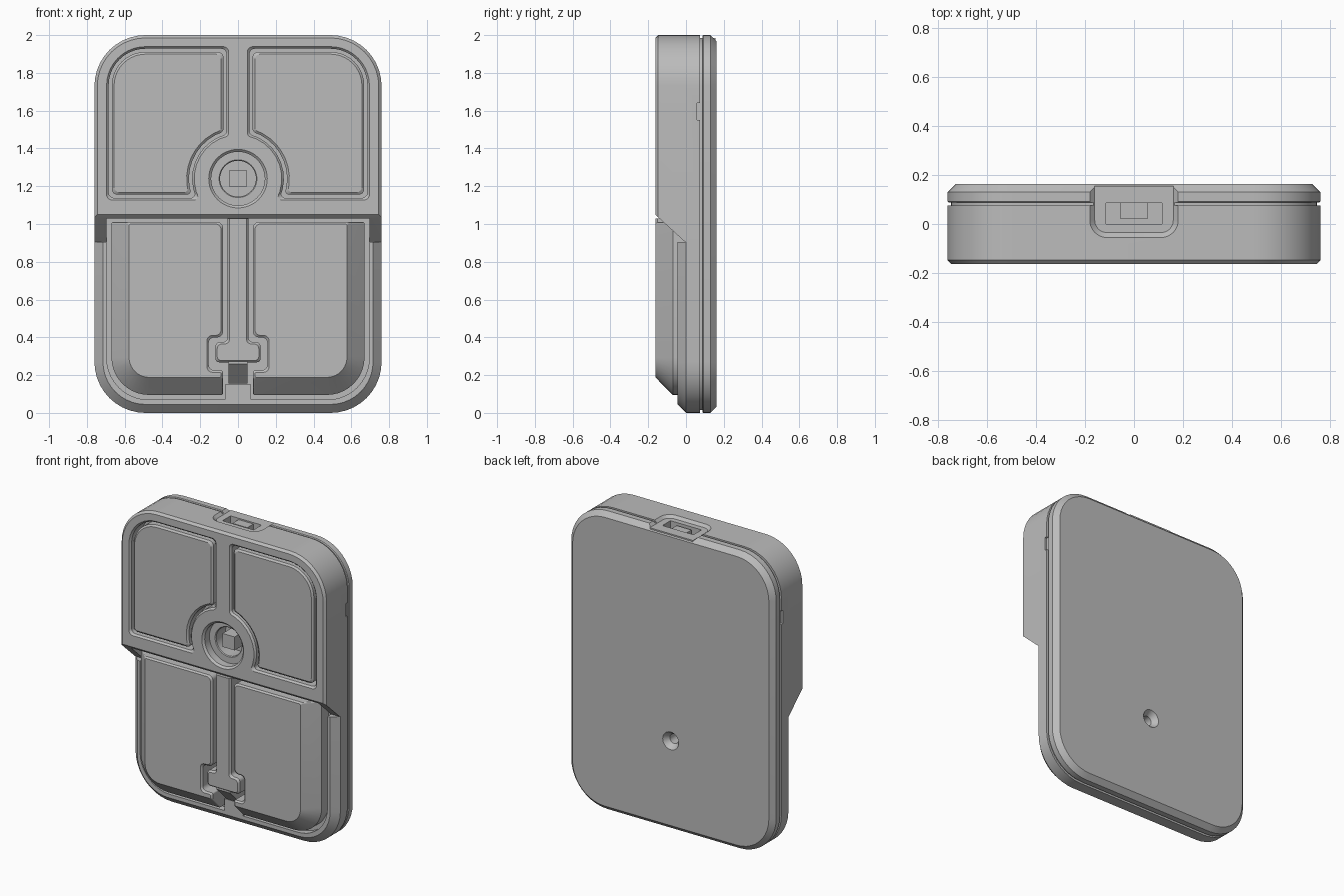
import bpy, bmesh, math
from mathutils import Vector

if "Cube" in bpy.data.objects:
    bpy.data.objects.remove(bpy.data.objects["Cube"])

grey = bpy.data.materials.new("plain grey")
grey.use_nodes = True
grey.diffuse_color = (0.5, 0.5, 0.5, 1)
grey.node_tree.nodes["Principled BSDF"].inputs["Base Color"].default_value = (0.5, 0.5, 0.5, 1)

FRONT, SEAM = -0.162, 0.075
HUB_Z = 1.24


def fillet(corners, steps=10):
    """Outline from (a, b, radius) corners."""
    out = []
    for i, (a, b, r) in enumerate(corners):
        p = Vector((a, b))
        if r <= 0:
            out.append((a, b))
            continue
        u = (Vector(corners[i - 1][:2]) - p).normalized()
        v = (Vector(corners[(i + 1) % len(corners)][:2]) - p).normalized()
        half = u.angle(v) / 2
        c = p + (u + v).normalized() * r / math.sin(half)
        s, e = p + u * r / math.tan(half) - c, p + v * r / math.tan(half) - c
        a0 = math.atan2(s.y, s.x)
        turn = (math.atan2(e.y, e.x) - a0 + math.pi) % (2 * math.pi) - math.pi
        for k in range(steps + 1):
            t = a0 + turn * k / steps
            out.append((c.x + r * math.cos(t), c.y + r * math.sin(t)))
    return out


def rect(x0, x1, z0, z1, low=0, high=0):
    return fillet([(x0, z0, low), (x1, z0, low), (x1, z1, high), (x0, z1, high)])


def circle(z, r, n=48):
    return [(r * math.cos(2 * math.pi * k / n), z + r * math.sin(2 * math.pi * k / n)) for k in range(n)]


def loft(name, stages, upright=False, side=1):
    """Solid through equal-length outlines, stacked along y (or z when upright)."""
    bm = bmesh.new()
    rings = [[bm.verts.new((side * a, b, h) if upright else (side * a, h, b)) for a, b in o]
             for h, o in stages]
    for r0, r1 in zip(rings, rings[1:]):
        for i in range(len(r0)):
            bm.faces.new((r0[i - 1], r0[i], r1[i], r1[i - 1]))
    bm.faces.new(rings[0])
    bm.faces.new(rings[-1])
    bmesh.ops.recalc_face_normals(bm, faces=bm.faces)
    mesh = bpy.data.meshes.new(name)
    bm.to_mesh(mesh)
    bm.free()
    mesh.materials.append(grey)
    obj = bpy.data.objects.new(name, mesh)
    bpy.context.scene.collection.objects.link(obj)
    return obj


def cut(targets, cutter):
    """Subtract the cutter from each target and discard it."""
    cutter.hide_render = True
    for t in targets:
        mod = t.modifiers.new("cut", "BOOLEAN")
        mod.operation, mod.solver, mod.object = "DIFFERENCE", "EXACT", cutter
        bpy.context.view_layer.update()
        mesh = bpy.data.meshes.new_from_object(t.evaluated_get(bpy.context.evaluated_depsgraph_get()))
        t.modifiers.clear()
        t.data = mesh
    bpy.data.objects.remove(cutter)


def shell(d):
    return rect(-0.76 + d, 0.76 - d, d, 2 - d, 0.27 - d, 0.27 - d)


def upper_shell(bottom, d=0):
    return rect(-0.76 + d, 0.76 - d, bottom, 2 - d, 0, 0.27 - d)


def lower_shell(d=0):
    return rect(-0.76 + d, 0.76 - d, d, 0.905, 0.27 - d, 0)


def upper_panel(d):
    """Upper quarter outline, hollowed around the hub; d insets it."""
    x0, x1, z0, z1, r = 0.055 + d, 0.69 - d, 1.133 + d, 1.933 - d, 0.238 + d
    a0, a1 = math.asin((z0 - HUB_Z) / r), math.acos(x0 / r)
    arc = [(r * math.cos(a0 + (a1 - a0) * k / 9), HUB_Z + r * math.sin(a0 + (a1 - a0) * k / 9), 0)
           for k in range(10)]
    arc[0], arc[-1] = arc[0][:2] + (0.02,), arc[-1][:2] + (0.025,)
    return fillet(arc[::-1] + [(x1, z0, 0.03), (x1, z1, 0.2 - d), (x0, z1, 0.03)])


def lower_panel(o, d=0):
    """Lower quarter outline; o slopes the outer sides, d insets all."""
    x, top, low = 0.08 + d, 1.01 - d, 0.095 + o
    return fillet([(x, low, 0.01), (0.67 - o, low, 0.2 - o), (0.67 - o, top, 0.01), (x, top, 0.03),
                   (x, 0.4 + d, 0.03), (0.155 + d, 0.4 + d, 0.03),
                   (0.155 + d, 0.225 - d, 0.03), (x, 0.225 - d, 0.01)])


# Main case pieces
back_plate = loft("back_plate", [(0.087, shell(0.005)), (0.092, shell(0)), (0.13, shell(0)), (0.162, shell(0.032))])
seam_core = loft("seam_core", [(0.06, shell(0.014)), (0.1, shell(0.014))])
upper_frame = loft("upper_frame", [(SEAM, upper_shell(0.905)), (-0.005, upper_shell(0.905)),
                                   (-0.147, upper_shell(1.035)), (FRONT, upper_shell(1.05, 0.015))])
lower_tray = loft("lower_tray", [(SEAM, lower_shell()), (0, lower_shell()), (-0.045, lower_shell(0.045))])

# Openings for the lower and upper panels
cut([upper_frame], loft("cutter", [(0, rect(-0.695, 0.695, 0.8, 1.03)), (-0.15, rect(-0.695, 0.695, 0.8, 1.03)),
                                   (-0.2, rect(-0.695, 0.695, 0.8, 1.03))]))
cut([lower_tray], loft("cutter", [(0, rect(-0.695, 0.695, 0.07, 1, 0.22)), (-0.2, rect(-0.695, 0.695, 0.07, 1, 0.22))]))
for side in (1, -1):
    cut([upper_frame], loft("cutter", [(-0.06, upper_panel(0.005)), (-0.15, upper_panel(0.005)),
                                       (FRONT, upper_panel(-0.006)), (-0.2, upper_panel(-0.006))], side=side))

# Hub recess with square post
cut([upper_frame], loft("cutter", [(0, circle(HUB_Z, 0.095)), (-0.095, circle(HUB_Z, 0.095)),
                                   (-0.1, circle(HUB_Z, 0.1)), (-0.1, circle(HUB_Z, 0.142)),
                                   (-0.15, circle(HUB_Z, 0.142)), (FRONT, circle(HUB_Z, 0.155)),
                                   (-0.2, circle(HUB_Z, 0.155))]))
loft("hub_post", [(0.01, rect(-0.045, 0.045, 1.195, 1.285)), (-0.1, rect(-0.045, 0.045, 1.195, 1.285))])

# Four panels
for side, word in ((1, "left"), (-1, "right")):
    loft("upper_panel_" + word, [(-0.05, upper_panel(0.022)), (-0.15, upper_panel(0.022)),
                                 (-0.16, upper_panel(0.034))], side=side)
    loft("lower_panel_" + word, [(0.01, lower_panel(0)), (-0.07, lower_panel(0)),
                                 (-0.152, lower_panel(0.083)), (FRONT, lower_panel(0.093, 0.01))], side=side)


# Central bar with a wide foot and a sloped tongue
def bar(d):
    half = [(0.12 - d, 0.268 + d, 0.02), (0.12 - d, 0.375 - d, 0.025), (0.055 - d, 0.375 - d, 0.025),
            (0.055 - d, 1.03, 0)]
    return fillet(half + [(-x, z, r) for x, z, r in reversed(half)])


loft("central_bar", [(0.01, bar(0)), (-0.15, bar(0)), (FRONT, bar(0.01))])
loft("bar_tongue", [(0.01, rect(-0.05, 0.05, 0.155, 0.275)), (-0.05, rect(-0.05, 0.05, 0.155, 0.275)),
                    (-0.155, rect(-0.05, 0.05, 0.26, 0.275))])
loft("tongue_ledge", [(0.01, rect(-0.07, 0.07, 0.06, 0.15)), (-0.045, rect(-0.07, 0.07, 0.06, 0.15))])

# Top socket: shallow chamfered recess, plug and slot
case = [upper_frame, seam_core, back_plate]
cut(case, loft("cutter", [(1.98, rect(-0.16, 0.16, -0.035, 0.2, 0.05)), (2, rect(-0.18, 0.18, -0.055, 0.2, 0.07)),
                          (2.1, rect(-0.18, 0.18, -0.055, 0.2, 0.07))], upright=True))
plug = loft("socket_plug", [(1.9, rect(-0.16, 0.16, -0.035, 0.155, 0.05)),
                            (1.984, rect(-0.16, 0.16, -0.035, 0.155, 0.05))], upright=True)
cut(case + [plug], loft("cutter", [(1.88, rect(-0.115, 0.115, 0, 0.085)), (2.1, rect(-0.115, 0.115, 0, 0.085))],
                        upright=True))
loft("socket_tongue", [(1.87, rect(-0.055, 0.055, 0.02, 0.087)), (1.975, rect(-0.055, 0.055, 0.02, 0.087))],
     upright=True)

# Countersunk hole in the back and pry slots in the sides
cut([back_plate, seam_core, lower_tray],
    loft("cutter", [(0.03, circle(0.6, 0.032)), (0.125, circle(0.6, 0.032)), (0.163, circle(0.6, 0.06)),
                    (0.2, circle(0.6, 0.06))]))
for side in (1, -1):
    cut([upper_frame], loft("cutter", [(0.058, rect(0.745, 0.8, 1.55, 1.64)), (0.1, rect(0.745, 0.8, 1.55, 1.64))],
                            side=side))

# Smooth the rounded corners, keep crisp edges
bpy.ops.object.select_all(action="DESELECT")
for obj in bpy.context.scene.collection.objects:
    if obj.type == "MESH":
        obj.select_set(True)
        bpy.context.view_layer.objects.active = obj
bpy.ops.object.shade_smooth_by_angle(angle=math.radians(25))
